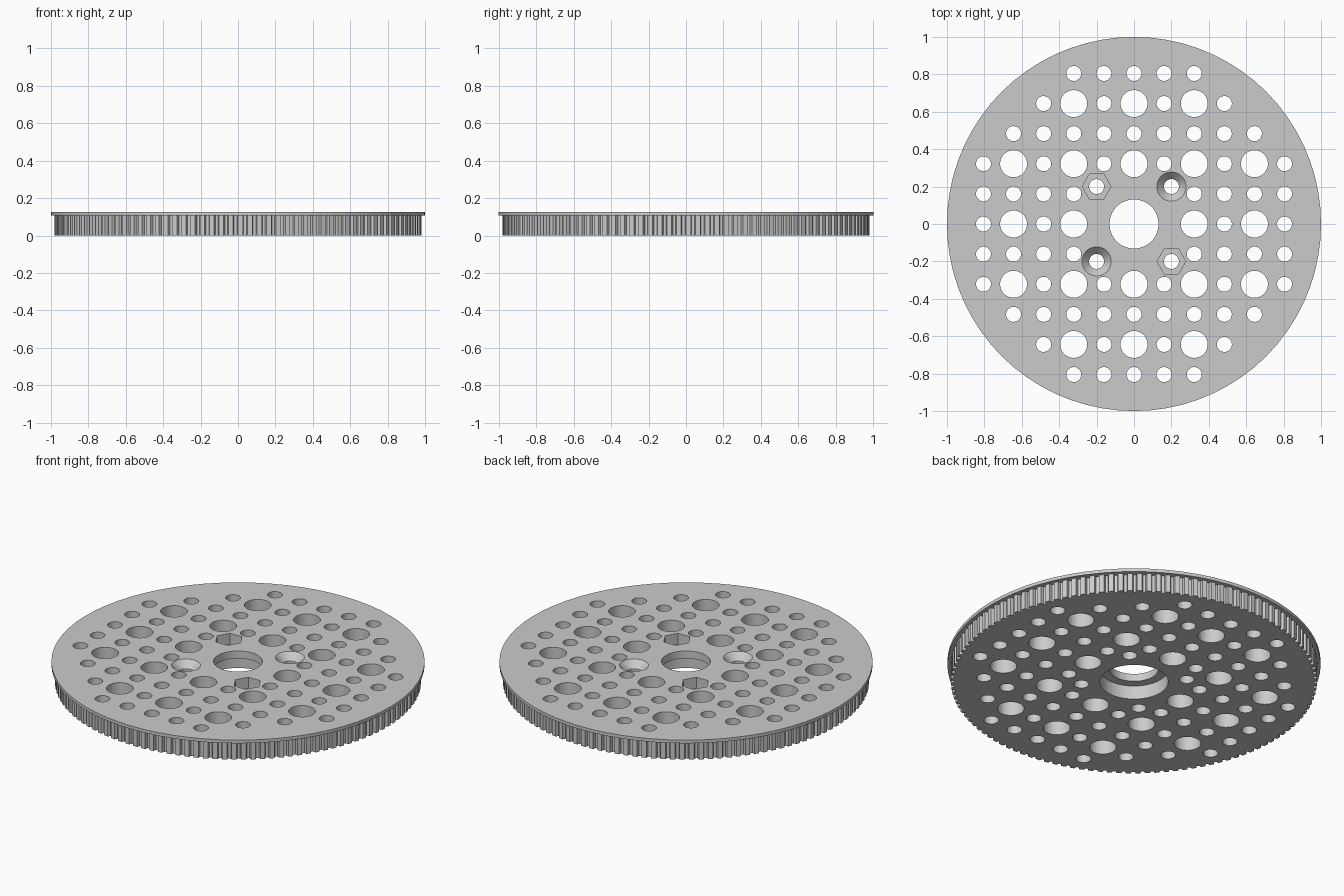
import bpy, bmesh
from math import sin, cos, pi

if "Cube" in bpy.data.objects:
    bpy.data.objects.remove(bpy.data.objects["Cube"])

TOP, FLANGE_Z = 0.125, 0.106
TEETH, PITCH = 120, 0.161
SMALL, LARGE, BOLT = 0.04, 0.072, 0.2

grey = bpy.data.materials.new("plain grey")
grey.use_nodes = True
grey.diffuse_color = (0.6, 0.6, 0.6, 1)
grey.node_tree.nodes["Principled BSDF"].inputs["Base Color"].default_value = (0.6, 0.6, 0.6, 1)


def ring(radius, sides):
    return [(radius * cos(2 * pi * i / sides), radius * sin(2 * pi * i / sides)) for i in range(sides)]


def add_loft(bm, loops):
    """Closed solid through a stack of (points, z) loops."""
    rows = [[bm.verts.new((x, y, z)) for x, y in pts] for pts, z in loops]
    n = len(rows[0])
    bm.faces.new(rows[0][::-1])
    bm.faces.new(rows[-1])
    for low, high in zip(rows, rows[1:]):
        for i in range(n):
            j = (i + 1) % n
            bm.faces.new((low[i], low[j], high[j], high[i]))


def add_bore(bm, x, y, profile, sides=36):
    """Turned cutter at (x, y) from (radius, z) steps."""
    add_loft(bm, [([(x + px, y + py) for px, py in ring(r, sides)], z) for r, z in profile])


def make_object(name, bm):
    bmesh.ops.recalc_face_normals(bm, faces=bm.faces)
    mesh = bpy.data.meshes.new(name)
    bm.to_mesh(mesh)
    bm.free()
    mesh.materials.append(grey)
    obj = bpy.data.objects.new(name, mesh)
    bpy.context.collection.objects.link(obj)
    return obj


def combine(target, other, operation):
    mod = target.modifiers.new(operation.lower(), 'BOOLEAN')
    mod.operation, mod.solver, mod.object = operation, 'EXACT', other
    bpy.context.view_layer.objects.active = target
    bpy.ops.object.modifier_apply(modifier=mod.name)
    bpy.data.objects.remove(other)


# Toothed rim: one trapezoid groove per pitch
outline = []
for t in range(TEETH):
    for step, radius in ((0.0, 0.98), (0.5, 0.98), (0.6, 0.963), (0.9, 0.963)):
        a = 2 * pi * (t + step) / TEETH
        outline.append((radius * cos(a), radius * sin(a)))
bm = bmesh.new()
add_loft(bm, [(outline, 0), (outline, 0.115)])
pulley = make_object("toothed_wheel", bm)

# Flange on top of the teeth
bm = bmesh.new()
add_bore(bm, 0, 0, [(1, FLANGE_Z), (1, TOP)], 72)
combine(pulley, make_object("flange", bm), 'UNION')

# Stepped centre bore, hole grid and bolt holes
bm = bmesh.new()
add_bore(bm, 0, 0, [(0.183, -0.1), (0.183, 0.08), (0.131, 0.08), (0.131, 0.3)], 64)
for i in range(-5, 6):
    for j in range(-5, 6):
        if i * i + j * j < 30 and max(abs(i), abs(j)) > 1:
            r = LARGE if i % 2 == 0 and j % 2 == 0 else SMALL
            add_bore(bm, i * PITCH, j * PITCH, [(r, -0.1), (r, 0.3)])
for s in (-1, 1):
    # countersunk screw hole, then plain bore under the nut pocket
    add_bore(bm, s * BOLT, s * BOLT, [(SMALL, -0.1), (SMALL, 0.085), (0.078, TOP), (0.078, 0.3)])
    add_bore(bm, s * BOLT, -s * BOLT, [(SMALL, -0.1), (SMALL, 0.3)])
combine(pulley, make_object("hole_cutter", bm), 'DIFFERENCE')

# Hexagonal nut pockets
bm = bmesh.new()
for s in (-1, 1):
    add_bore(bm, s * BOLT, -s * BOLT, [(0.077, 0.06), (0.077, 0.3)], 6)
combine(pulley, make_object("nut_cutter", bm), 'DIFFERENCE')
